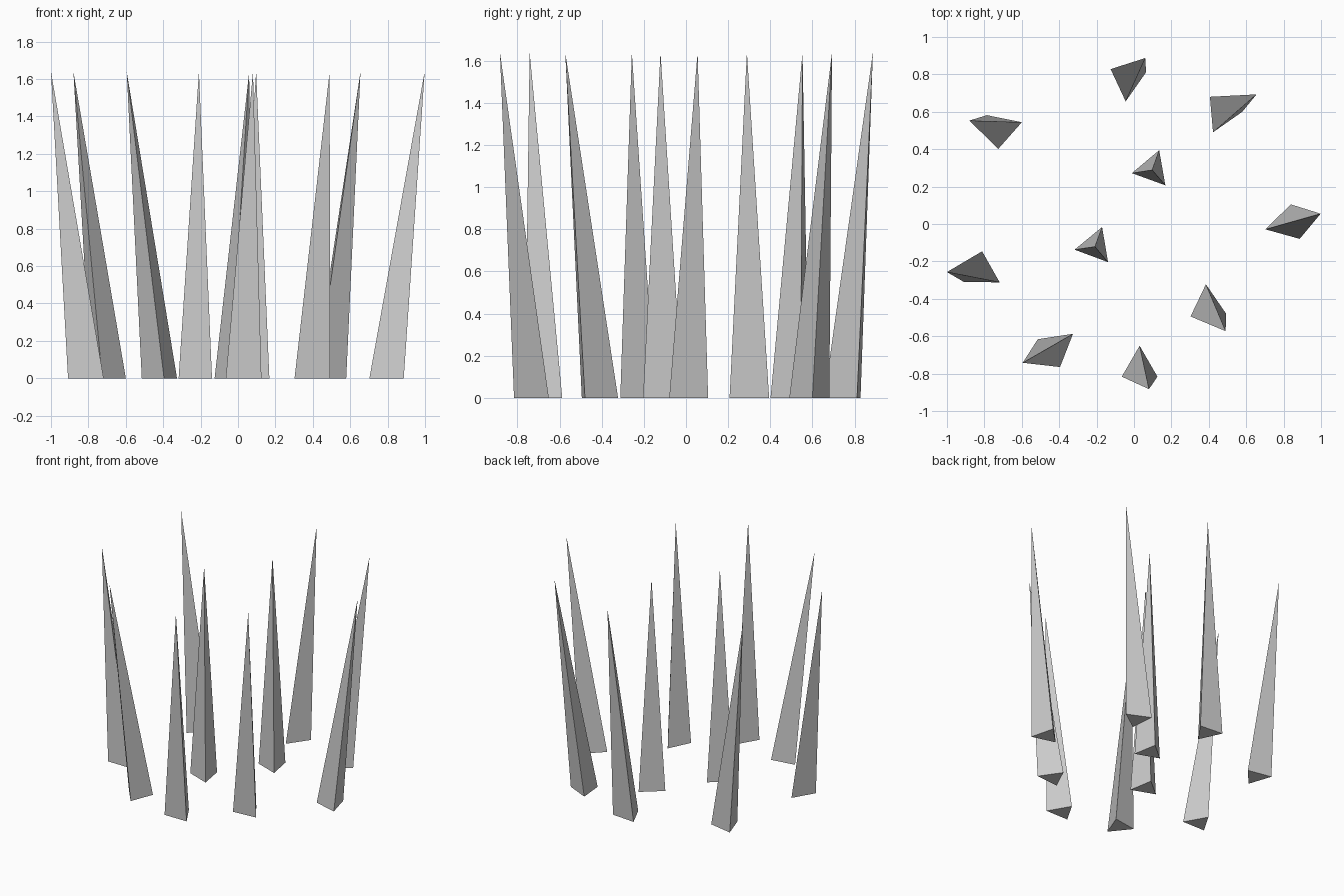
import bpy
from math import sin, cos, radians

if "Cube" in bpy.data.objects:
    bpy.data.objects.remove(bpy.data.objects["Cube"])

HEIGHT = 1.64
RADIUS = 0.11

# base centre x, y, base rotation in degrees, tip x, y
SPIKES = [
    (-0.035, 0.765, -95, 0.06, 0.887),
    (0.469, 0.590, 5, 0.655, 0.693),
    (-0.704, 0.509, -101.5, -0.88, 0.553),
    (0.097, 0.291, 70, 0.097, 0.289),
    (0.809, -0.001, 74.5, 0.998, 0.055),
    (-0.209, -0.119, 69.5, -0.209, -0.121),
    (-0.813, -0.256, 89.5, -1.0, -0.257),
    (0.393, -0.432, 94.5, 0.49, -0.573),
    (-0.412, -0.656, 38.7, -0.595, -0.742),
    (0.030, -0.761, 90, 0.08, -0.883),
]


def spike(name, cx, cy, turn, tx, ty):
    """Three-sided pyramid with a leaning tip."""
    verts = []
    for i in range(3):
        a = radians(turn + 120 * i)
        verts.append((RADIUS * cos(a), RADIUS * sin(a), 0))
    verts.append((tx - cx, ty - cy, HEIGHT))
    faces = [(2, 1, 0)] + [(i, (i + 1) % 3, 3) for i in range(3)]
    mesh = bpy.data.meshes.new(name)
    mesh.from_pydata(verts, [], faces)
    obj = bpy.data.objects.new(name, mesh)
    obj.location = (cx, cy, 0)
    bpy.context.collection.objects.link(obj)


# Ring of outward-leaning spikes around two upright ones
for n, values in enumerate(SPIKES, 1):
    spike(f"spike_{n}", *values)
